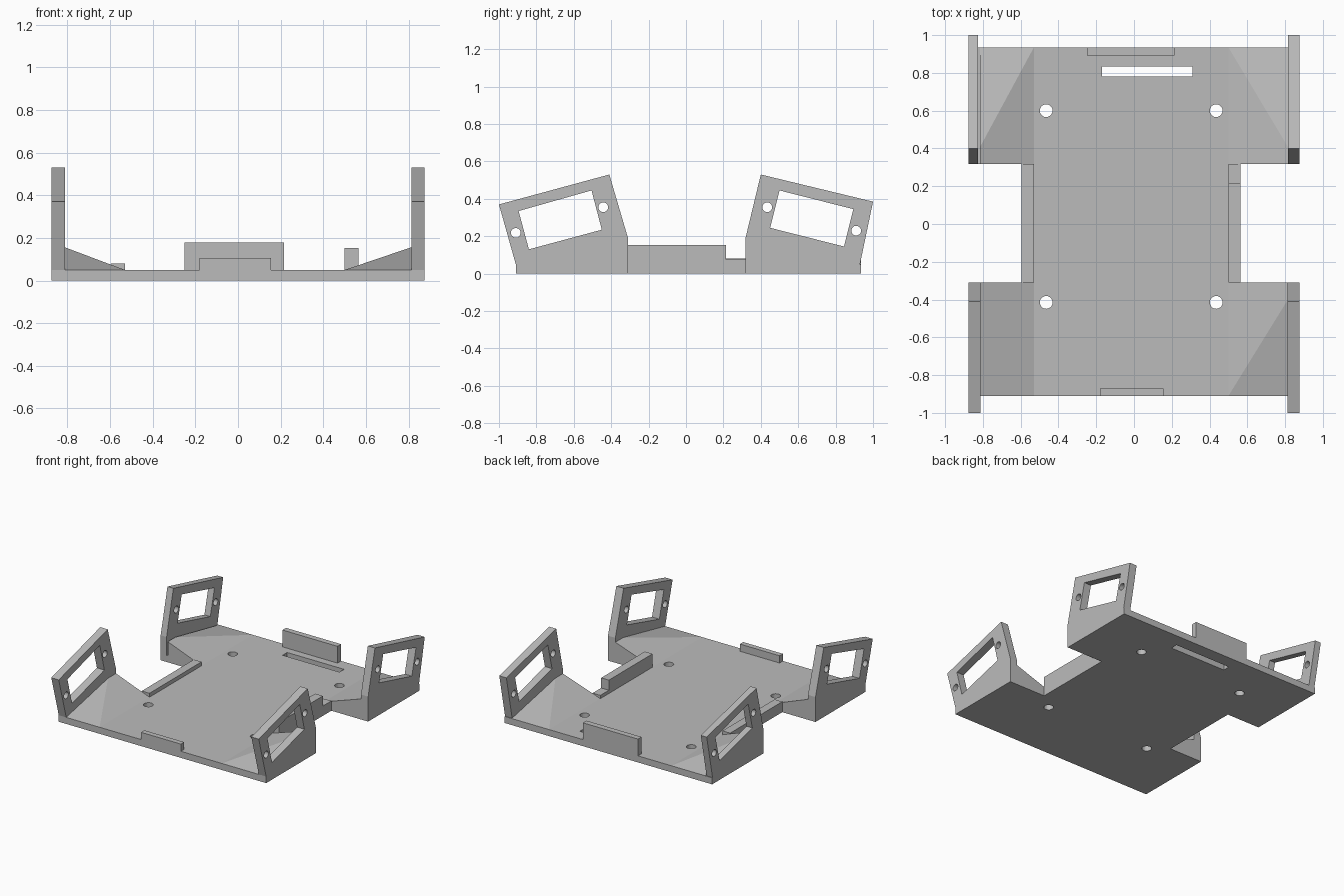
import bpy
import bmesh
from math import sin, cos, tau
from mathutils import Vector

cube = bpy.data.objects.get("Cube")
if cube:
    bpy.data.objects.remove(cube, do_unlink=True)

grey = bpy.data.materials.new("plain grey")
grey.use_nodes = True
colour = (0.5, 0.5, 0.5, 1)
grey.diffuse_color = colour
grey.node_tree.nodes["Principled BSDF"].inputs["Base Color"].default_value = colour


def finish(name, bm):
    bmesh.ops.recalc_face_normals(bm, faces=bm.faces)
    mesh = bpy.data.meshes.new(name)
    bm.to_mesh(mesh)
    bm.free()
    mesh.materials.append(grey)
    obj = bpy.data.objects.new(name, mesh)
    bpy.context.collection.objects.link(obj)
    return obj


def circle(u, v, r, n=20):
    return [(u + r * cos(tau * i / n), v + r * sin(tau * i / n)) for i in range(n)]


def rect(u0, u1, v0, v1):
    return [(u0, v0), (u1, v0), (u1, v1), (u0, v1)]


def prism(name, loops, start, end, along_x=False):
    """Extrude an outline with holes along z, or along x for upright walls."""
    bm = bmesh.new()
    edges = []
    for loop in loops:
        verts = [bm.verts.new((start, u, v) if along_x else (u, v, start)) for u, v in loop]
        edges += [bm.edges.new((a, b)) for a, b in zip(verts, verts[1:] + verts[:1])]
    bmesh.ops.triangle_fill(bm, edges=edges, use_beauty=True)
    ext = bmesh.ops.extrude_face_region(bm, geom=bm.faces[:], use_keep_orig=True)
    shift = Vector((end - start, 0, 0)) if along_x else Vector((0, 0, end - start))
    moved = [g for g in ext["geom"] if isinstance(g, bmesh.types.BMVert)]
    bmesh.ops.translate(bm, verts=moved, vec=shift)
    return finish(name, bm)


TOP = 0.05                   # upper surface of the base plate
FRONT, BACK = -0.91, 0.935   # plate ends
WAIST_F, WAIST_B = -0.31, 0.318

# Base plate with narrow waist, mounting holes and cable slot
outline = [(-0.875, FRONT), (0.875, FRONT), (0.875, WAIST_F), (0.565, WAIST_F),
           (0.565, WAIST_B), (0.875, WAIST_B), (0.875, BACK), (-0.875, BACK),
           (-0.875, WAIST_B), (-0.595, WAIST_B), (-0.595, WAIST_F), (-0.875, WAIST_F)]
holes = [circle(x, y, 0.034) for x in (-0.465, 0.435) for y in (-0.415, 0.6)]
prism("base_plate", [outline, rect(-0.17, 0.31, 0.78, 0.835)] + holes, 0, TOP)

# Tilted side brackets: outline, window and two screw holes
front_bracket = [
    [(FRONT, TOP), (-1.0, 0.37), (-0.41, 0.53), (WAIST_F, 0.19), (WAIST_F, TOP)],
    [(-0.895, 0.335), (-0.505, 0.445), (-0.45, 0.235), (-0.84, 0.13)],
    circle(-0.91, 0.218, 0.026), circle(-0.443, 0.355, 0.026)]
back_bracket = [
    [(BACK - 0.005, TOP), (1.0, 0.385), (0.4, 0.53), (WAIST_B, 0.19), (WAIST_B, TOP)],
    [(0.895, 0.345), (0.5, 0.445), (0.45, 0.245), (0.845, 0.145)],
    circle(0.91, 0.23, 0.026), circle(0.435, 0.355, 0.026)]
prism("front_left_bracket", front_bracket, 0.813, 0.875, True)
prism("front_right_bracket", front_bracket, -0.875, -0.812, True)
prism("back_left_bracket", back_bracket, 0.815, 0.875, True)
prism("back_right_bracket", back_bracket, -0.875, -0.825, True)


# Sloping gussets that brace each bracket against the plate
def gusset(name, wall, inner, near, far):
    ridge = near + 0.09 * (1 if far > near else -1)
    bm = bmesh.new()
    for p in [(wall, near, TOP), (inner, near, TOP), (inner, far, TOP),
              (wall, far, TOP), (wall, near, 0.157), (wall, ridge, 0.157)]:
        bm.verts.new(p)
    v = bm.verts
    v.ensure_lookup_table()
    for ids in [(0, 1, 2, 3), (0, 1, 4), (1, 2, 5, 4), (2, 3, 5), (0, 4, 5, 3)]:
        bm.faces.new([v[i] for i in ids])
    finish(name, bm)


for side, wall, inner in (("left", 0.815, 0.5), ("right", -0.815, -0.53)):
    gusset("front_" + side + "_gusset", wall, inner, WAIST_F, FRONT)
    gusset("back_" + side + "_gusset", wall, inner, WAIST_B, BACK)

# Waist rails: a low one on the right, a stepped one on the left
prism("right_rail", [rect(-0.595, -0.53, WAIST_F, WAIST_B)], TOP, 0.08)
prism("left_rail", [[(WAIST_F, TOP), (WAIST_B, TOP), (WAIST_B, 0.075), (0.215, 0.075),
                     (0.215, 0.152), (WAIST_F, 0.152)]], 0.5, 0.565, True)

# End stops
prism("front_stop", [rect(-0.18, 0.155, FRONT, -0.87)], TOP, 0.105)
prism("back_stop", [rect(-0.25, 0.215, 0.892, BACK)], TOP, 0.178)
